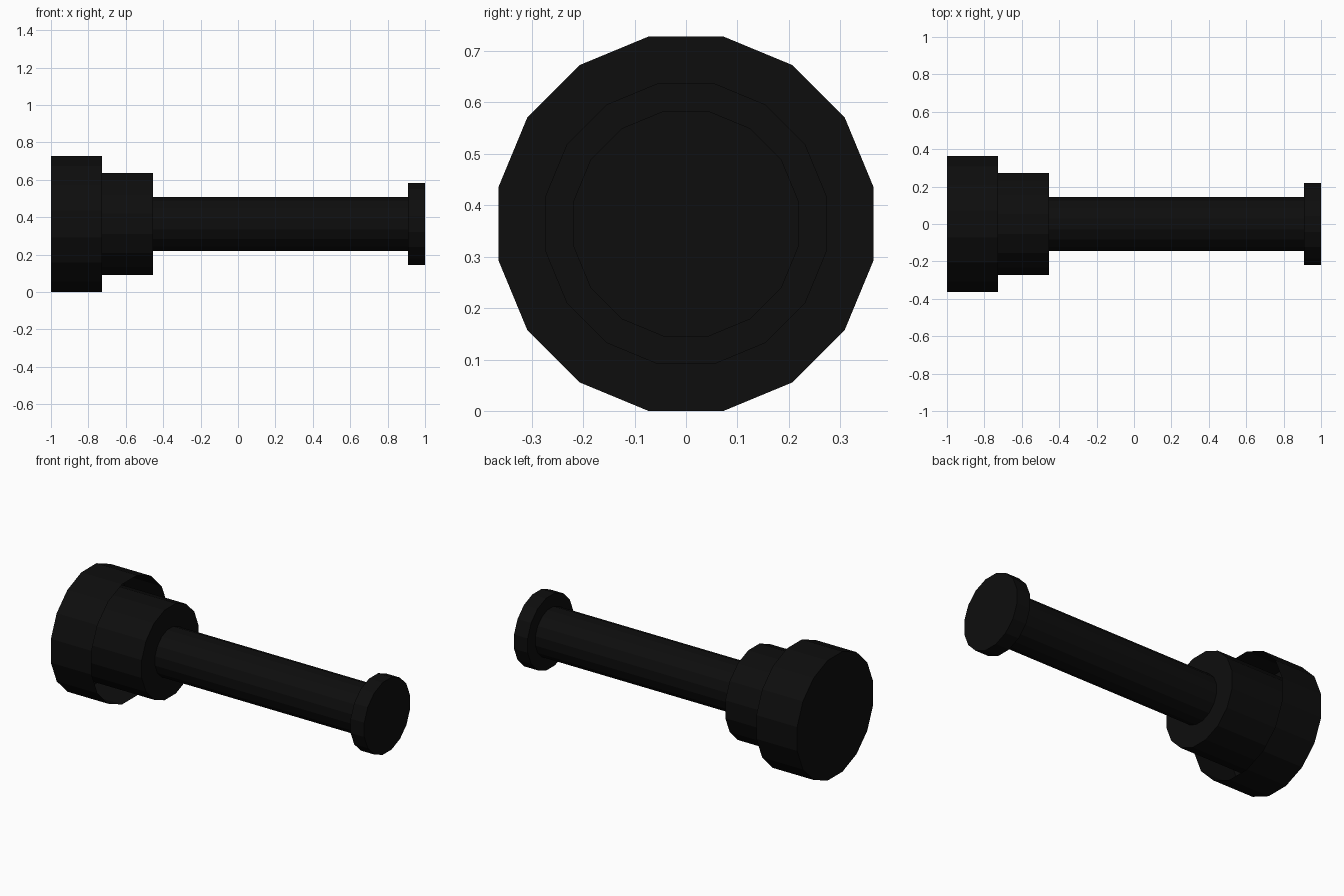
import bpy, bmesh, math
from mathutils import Matrix

cube = bpy.data.objects.get("Cube")
if cube:
    bpy.data.objects.remove(cube, do_unlink=True)

SIDES = 16
AXIS_Z = 0.364

black = bpy.data.materials.new("black")
black.use_nodes = True
black.diffuse_color = (0.004, 0.004, 0.004, 1)
black.node_tree.nodes["Principled BSDF"].inputs["Base Color"].default_value = black.diffuse_color


def barrel(name, x0, x1, flat_radius, open_right=False):
    """Faceted cylinder along x, with a flat on top and an optional open end."""
    radius = flat_radius / math.cos(math.pi / SIDES)
    bm = bmesh.new()
    bmesh.ops.create_cone(bm, cap_ends=True, segments=SIDES,
                          radius1=radius, radius2=radius, depth=x1 - x0)
    turn = Matrix.Rotation(math.pi / 2, 4, 'Y') @ Matrix.Rotation(math.pi / SIDES, 4, 'Z')
    bm.transform(Matrix.Translation(((x0 + x1) / 2, 0, AXIS_Z)) @ turn)
    # Face each flat squarely up
    bm.normal_update()
    if open_right:
        cap = [f for f in bm.faces if f.normal.x > 0.9]
        bmesh.ops.delete(bm, geom=cap, context='FACES_ONLY')
    mesh = bpy.data.meshes.new(name)
    bm.to_mesh(mesh)
    bm.free()
    mesh.materials.append(black)
    obj = bpy.data.objects.new(name, mesh)
    bpy.context.collection.objects.link(obj)
    return obj


# Wide cup at the left end, with the collar standing inside it
barrel("end_cup", -1.0, -0.727, 0.364, open_right=True)
barrel("collar", -0.995, -0.455, 0.273)
# Long shaft and its thin end flange
barrel("shaft", -0.47, 0.92, 0.144)
barrel("end_flange", 0.909, 1.0, 0.219)
